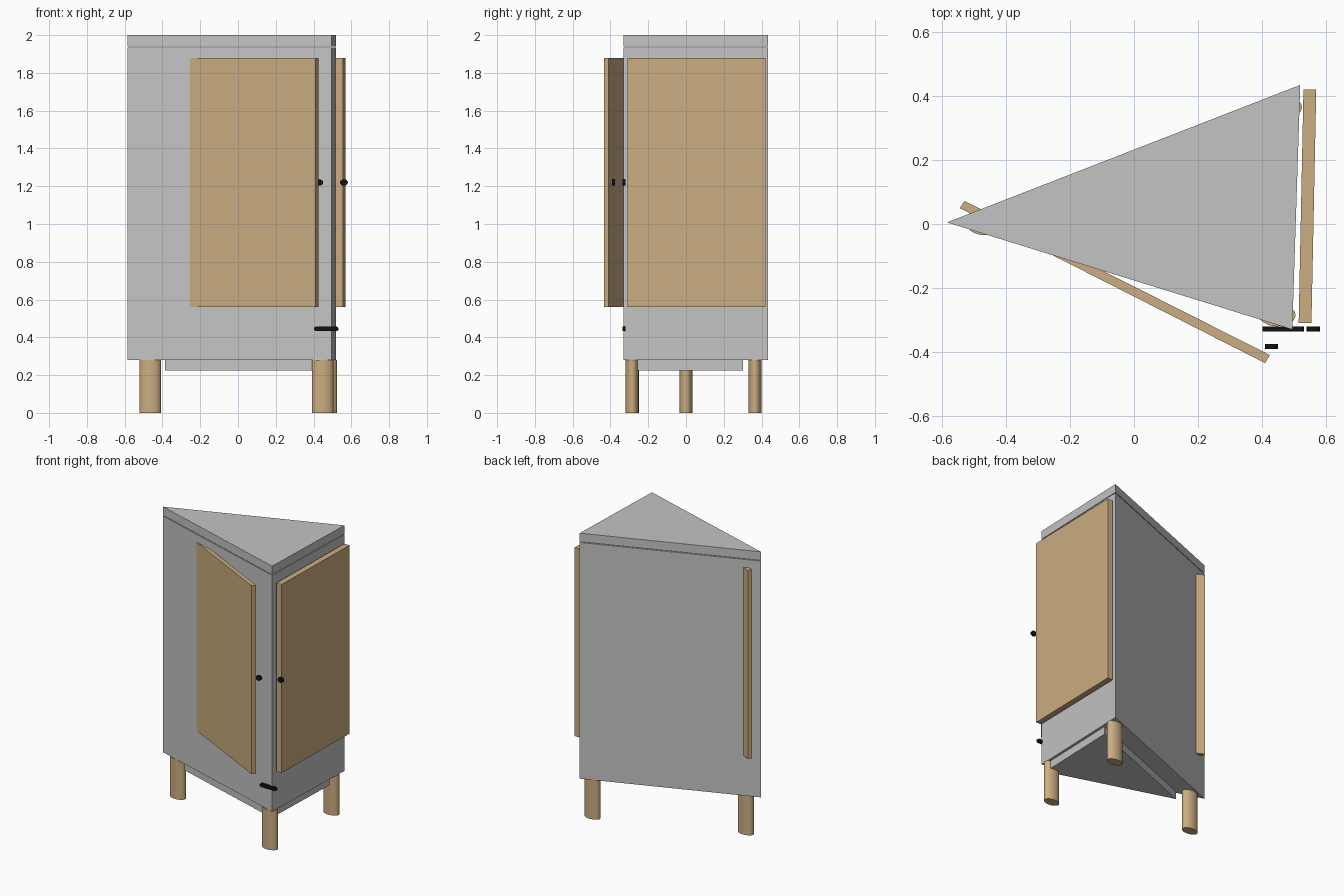
import bpy, bmesh, math
from mathutils import Vector

cube = bpy.data.objects.get("Cube")
if cube:
    bpy.data.objects.remove(cube, do_unlink=True)


def material(name, rgb):
    m = bpy.data.materials.new(name)
    m.use_nodes = True
    m.diffuse_color = (*rgb, 1)
    m.node_tree.nodes["Principled BSDF"].inputs["Base Color"].default_value = (*rgb, 1)
    return m


GREY = material("painted grey", (0.55, 0.55, 0.55))
WOOD = material("light wood", (0.60, 0.42, 0.22))
BLACK = material("black metal", (0.006, 0.006, 0.006))


def prism(name, outline, z0, z1, mat):
    """Extrude a plan outline (counter-clockwise) from z0 to z1."""
    bm = bmesh.new()
    face = bm.faces.new([bm.verts.new((x, y, z0)) for x, y in outline])
    out = bmesh.ops.extrude_face_region(bm, geom=[face])
    top = [v for v in out["geom"] if isinstance(v, bmesh.types.BMVert)]
    bmesh.ops.translate(bm, verts=top, vec=(0, 0, z1 - z0))
    bmesh.ops.recalc_face_normals(bm, faces=bm.faces)
    mesh = bpy.data.meshes.new(name)
    bm.to_mesh(mesh)
    bm.free()
    mesh.materials.append(mat)
    ob = bpy.data.objects.new(name, mesh)
    bpy.context.collection.objects.link(ob)
    return ob


def rod(name, centre, rx, ry, length, mat, rotation=(0, 0, 0), sides=32):
    """Oval cylinder, smooth round the side."""
    bpy.ops.mesh.primitive_cylinder_add(vertices=sides, radius=1, depth=1,
                                        location=centre, rotation=rotation)
    ob = bpy.context.object
    ob.name = name
    ob.scale = (rx, ry, length)
    bpy.ops.object.transform_apply(location=False, rotation=True, scale=True)
    bpy.ops.object.shade_smooth_by_angle(angle=math.radians(40))
    ob.data.materials.append(mat)
    return ob


# Wedge-shaped cabinet: tip, front corner, back corner
tip, front, back = Vector((-0.585, 0.005)), Vector((0.495, -0.33)), Vector((0.52, 0.435))
plan = [tip, front, back]
prism("cabinet_body", plan, 0.28, 1.935, GREY)
prism("cabinet_top", plan, 1.94, 2.0, GREY)

# Recessed plinth
anchor = Vector((0.478, -0.31))
prism("plinth", [anchor + (p - front) * 0.8 for p in plan], 0.225, 0.28, GREY)

# Oval legs
for name, x, y in (("tip_leg", -0.465, 0.0), ("front_leg", 0.448, -0.285),
                   ("back_leg", 0.468, 0.365)):
    rod(name, (x, y, 0.14), 0.057, 0.035, 0.28, WOOD)

# Doors
prism("front_door", [(-0.545, 0.05), (0.41, -0.435), (0.425, -0.41), (-0.53, 0.072)],
      0.56, 1.88, WOOD)
prism("side_door", [(0.515, -0.31), (0.555, -0.31), (0.57, 0.42), (0.53, 0.42)],
      0.56, 1.88, WOOD)

# Door knobs
for name, x, y in (("front_door_knob", 0.43, -0.383), ("side_door_knob", 0.561, -0.328)):
    rod(name, (x, y, 1.22), 0.021, 0.017, 0.016, BLACK, (math.pi / 2, 0, 0), 16)

# Low pull bar with rounded ends
bar = [(0.467 + sx * 0.054 + 0.011 * math.cos(a), 0.445 + 0.012 * math.sin(a))
       for sx, start in ((1, -90), (-1, 90))
       for a in (math.radians(start + 30 * i) for i in range(7))]
pull = prism("pull_bar", bar, -0.008, 0.008, BLACK)
pull.rotation_euler = (math.pi / 2, 0, 0)
pull.location = (0, -0.328, 0)
